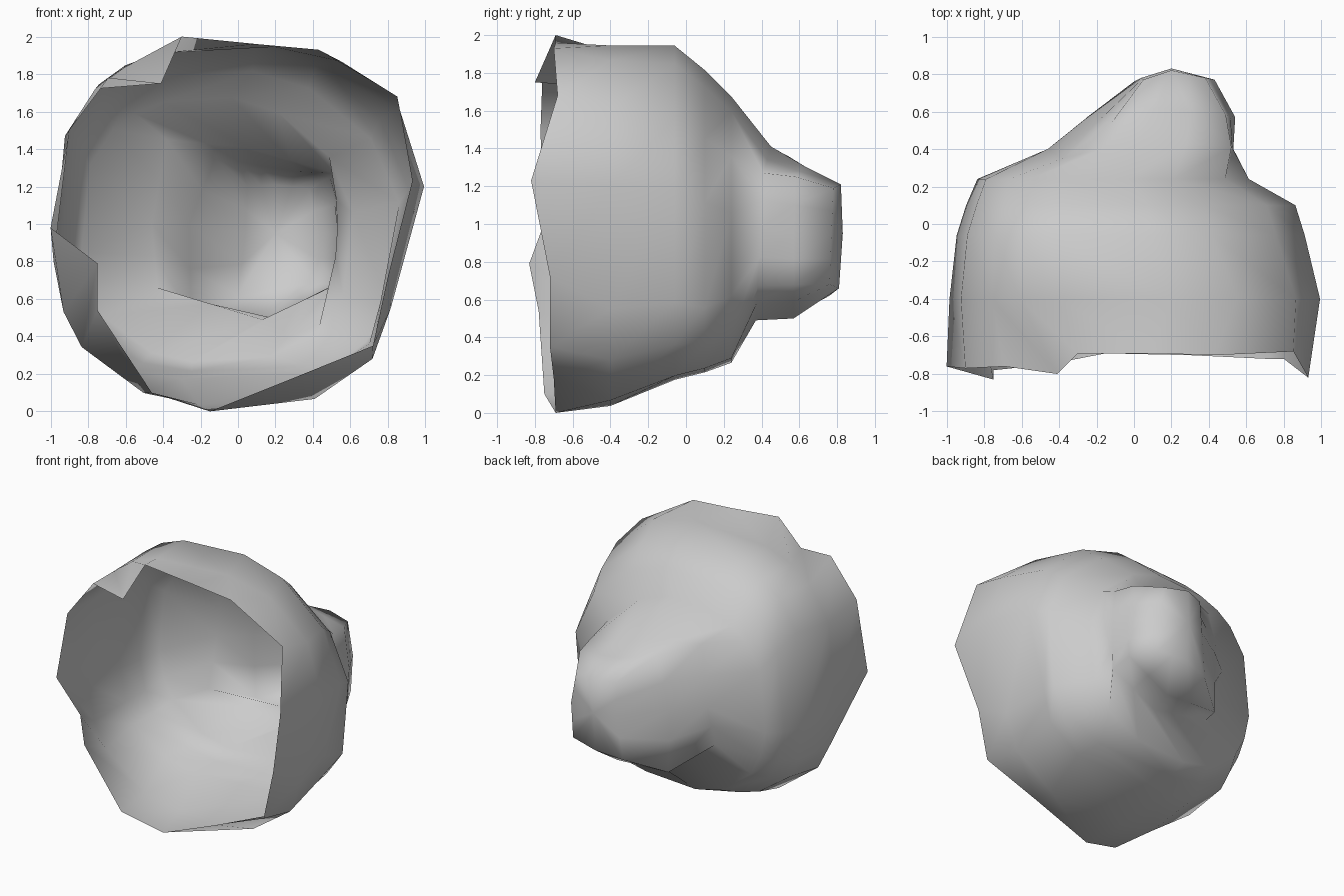
import bpy, bmesh, math
from mathutils import Vector

if "Cube" in bpy.data.objects:
    bpy.data.objects.remove(bpy.data.objects["Cube"], do_unlink=True)

# single plain grey
grey = bpy.data.materials.new("plain_grey")
grey.use_nodes = True
grey.diffuse_color = (0.6, 0.6, 0.6, 1)
grey.node_tree.nodes["Principled BSDF"].inputs["Base Color"].default_value = grey.diffuse_color

# ragged open rim, going round from the +x side (x, y, z)
rim = [(.93, -.82, 1.23), (.85, -.68, 1.68), (.43, -.7, 1.93), (.1, -.69, 1.96),
       (-.3, -.69, 2), (-.41, -.8, 1.75), (-.69, -.76, 1.78), (-.9, -.77, 1.5),
       (-1, -.76, .98), (-.75, -.83, .79), (-.75, -.78, .54), (-.46, -.75, .1),
       (-.15, -.69, 0), (.3, -.7, .18), (.72, -.72, .35), (.8, -.72, .72)]
angles = [math.atan2(z - 1.1, x) for x, y, z in rim]

# body cross-sections: depth, x limits, z limits,
# then squareness of the upper +x, upper -x and lower parts
body = [(-.4, -.99, 1, .03, 1.95, 2.6, 2.6, 2.6),
        (-.06, -.95, .92, .17, 1.95, 2, 2.7, 3.4),
        (.1, -.9, .87, .21, 1.82, 1.9, 2.6, 3),
        (.24, -.84, .62, .26, 1.68, 1.9, 2.5, 2.4)]

# angular bump: its foot, its shoulder and its end, eight corners each
foot = [(.53, .4, .98), (.52, .41, 1.27), (.04, .45, 1.41), (-.38, .35, 1.45),
        (-.46, .4, 1), (-.43, .26, .66), (.13, .37, .49), (.51, .38, .67)]
shoulder = [(.54, .57, .95), (.49, .58, 1.25), (.12, .62, 1.31), (-.12, .54, 1.36),
            (-.26, .56, 1), (-.25, .57, .52), (.18, .57, .5), (.52, .57, .68)]
end = [(.43, .77, .95), (.38, .78, 1.19), (.2, .82, 1.21), (.05, .77, 1.2),
       (.04, .78, .95), (0, .76, .62), (.2, .81, .66), (.42, .76, .68)]


def rounded(value, squareness):
    return math.copysign(abs(value) ** (2 / squareness), value)


def body_ring(y, x0, x1, z0, z1, upper_plus, upper_minus, lower):
    """Points on a squarish oval, dented at the lower +x side near the rim."""
    ring = []
    for i, a in enumerate(angles):
        c, s = math.cos(a), math.sin(a)
        square = lower if s < 0 else upper_plus if c > 0 else upper_minus
        dent = {14: .95, 15: .88}.get(i, 1) if y < 0 else 1
        ring.append(((x0 + x1) / 2 + rounded(c, square) * (x1 - x0) / 2 * dent, y,
                     (z0 + z1) / 2 + rounded(s, square) * (z1 - z0) / 2 * dent))
    return ring


def with_midpoints(corners):
    ring = []
    for i, corner in enumerate(corners):
        following = Vector(corners[(i + 1) % len(corners)])
        ring += [Vector(corner), (Vector(corner) + following) / 2]
    return ring


# hollow shell, open at the front and closed at the tip of the bump
outlines = [rim] + [body_ring(*b) for b in body]
outlines += [with_midpoints(c) for c in (foot, shoulder, end)]
bm = bmesh.new()
rings = [[bm.verts.new(p) for p in outline] for outline in outlines]
count = len(rim)
for first, second in zip(rings, rings[1:]):
    for i in range(count):
        j = (i + 1) % count
        bm.faces.new((first[i], first[j], second[j], second[i]))
tip = bm.verts.new((.2, .83, .95))
for i in range(count):
    bm.faces.new((rings[-1][i], rings[-1][(i + 1) % count], tip))

# face the surface outward
bm.normal_update()
if tip.link_faces[0].normal.y < 0:
    bmesh.ops.reverse_faces(bm, faces=bm.faces[:])
for f in bm.faces:
    f.smooth = True

mesh = bpy.data.meshes.new("hollow_shell")
bm.to_mesh(mesh)
bm.free()
mesh.materials.append(grey)
shell = bpy.data.objects.new("hollow_shell", mesh)
bpy.context.collection.objects.link(shell)
